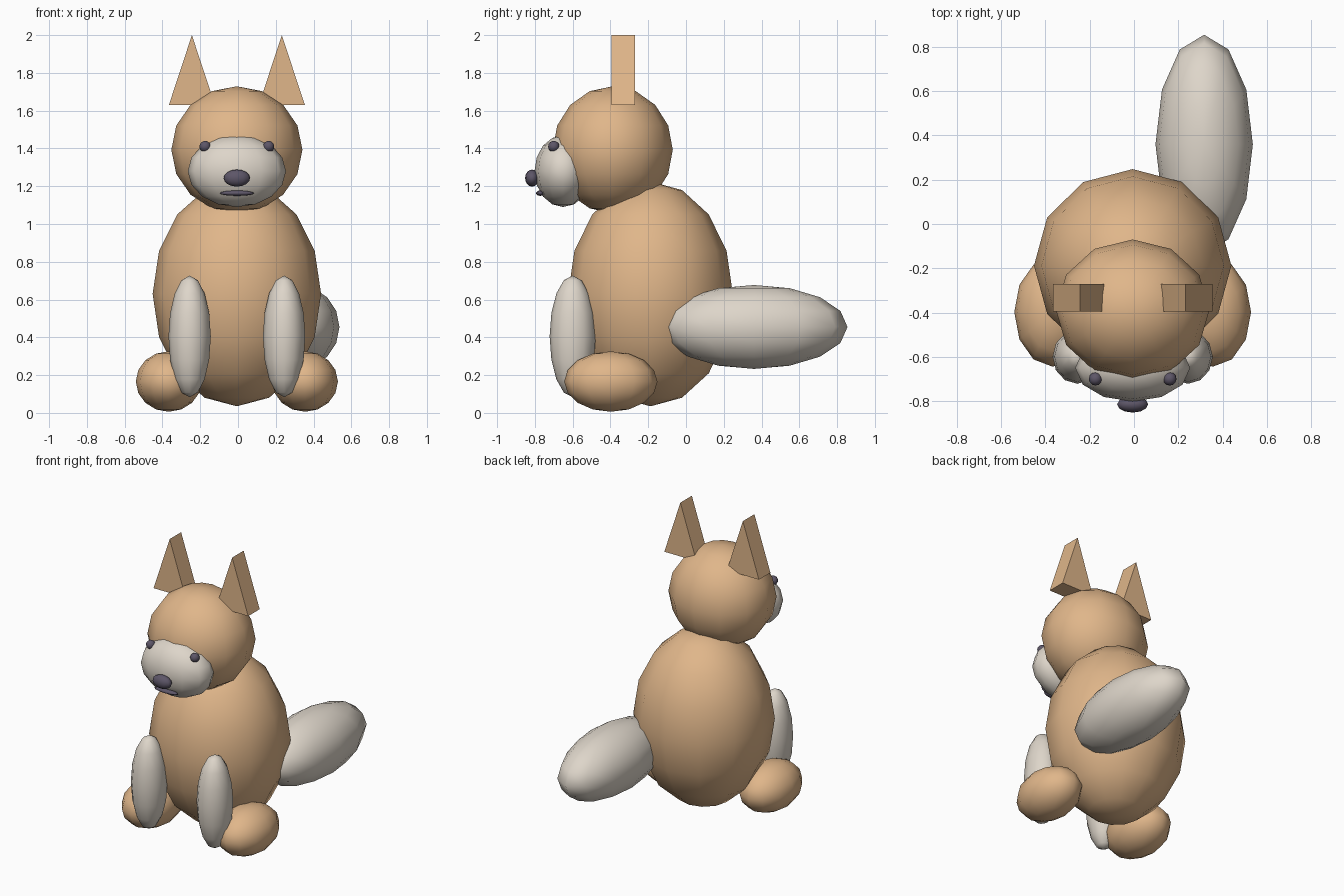
import bpy, bmesh
from mathutils import Matrix, Vector

if "Cube" in bpy.data.objects:
    bpy.data.objects.remove(bpy.data.objects["Cube"])


def material(name, rgb):
    m = bpy.data.materials.new(name)
    m.diffuse_color = (*rgb, 1.0)
    m.use_nodes = True
    m.node_tree.nodes["Principled BSDF"].inputs["Base Color"].default_value = m.diffuse_color
    return m


TAN = material("tan fur", (0.745, 0.468, 0.254))
PALE = material("pale fur", (0.730, 0.670, 0.590))
DARK = material("dark features", (0.110, 0.093, 0.138))


def finish(bm, name, mat, smooth):
    bmesh.ops.recalc_face_normals(bm, faces=bm.faces)
    for f in bm.faces:
        f.smooth = smooth
    mesh = bpy.data.meshes.new(name)
    bm.to_mesh(mesh)
    bm.free()
    mesh.materials.append(mat)
    ob = bpy.data.objects.new(name, mesh)
    bpy.context.collection.objects.link(ob)
    return ob


def ellipsoid(name, centre, radii, mat):
    """Low-poly ball with 12 sides and 8 bands, scaled to its radii."""
    bm = bmesh.new()
    m = Matrix.Translation(centre) @ Matrix.Diagonal((*radii, 1.0))
    bmesh.ops.create_uvsphere(bm, u_segments=12, v_segments=8, radius=1, matrix=m)
    return finish(bm, name, mat, True)


def ear(name, x):
    """Flat-faced triangular prism."""
    bm = bmesh.new()
    profile = [(x - 0.122, 1.63), (x + 0.122, 1.63), (x, 2.0)]
    face = bm.faces.new([bm.verts.new((px, -0.395, pz)) for px, pz in profile])
    ext = bmesh.ops.extrude_face_region(bm, geom=[face], use_keep_orig=True)
    verts = [v for v in ext["geom"] if isinstance(v, bmesh.types.BMVert)]
    bmesh.ops.translate(bm, verts=verts, vec=Vector((0, 0.125, 0)))
    return finish(bm, name, TAN, False)


# Slight sideways offset of the whole animal (the tail sticks out to one side)
CX = -0.006

# Body, head and face
ellipsoid("body", (CX, -0.188, 0.63), (0.446, 0.436, 0.595), TAN)
ellipsoid("head", (CX, -0.388, 1.393), (0.347, 0.318, 0.336), TAN)
ellipsoid("muzzle", (CX, -0.65, 1.28), (0.26, 0.152, 0.19), PALE)
ellipsoid("nose", (CX, -0.815, 1.243), (0.07, 0.037, 0.045), DARK)
ellipsoid("mouth", (CX, -0.772, 1.163), (0.09, 0.022, 0.014), DARK)

# Paired parts
for side, s in (("left", -1), ("right", 1)):
    ellipsoid(side + "_eye", (CX + s * 0.168, -0.70, 1.41), (0.03, 0.03, 0.03), DARK)
    ear(side + "_ear", CX + s * 0.238)
    ellipsoid(side + "_front_leg", (CX + s * 0.25, -0.60, 0.405), (0.112, 0.122, 0.322), PALE)
    ellipsoid(side + "_foot", (CX + s * 0.361, -0.398, 0.166), (0.174, 0.247, 0.16), TAN)

# Bushy tail
ellipsoid("tail", (0.317, 0.36, 0.455), (0.22, 0.495, 0.222), PALE)
